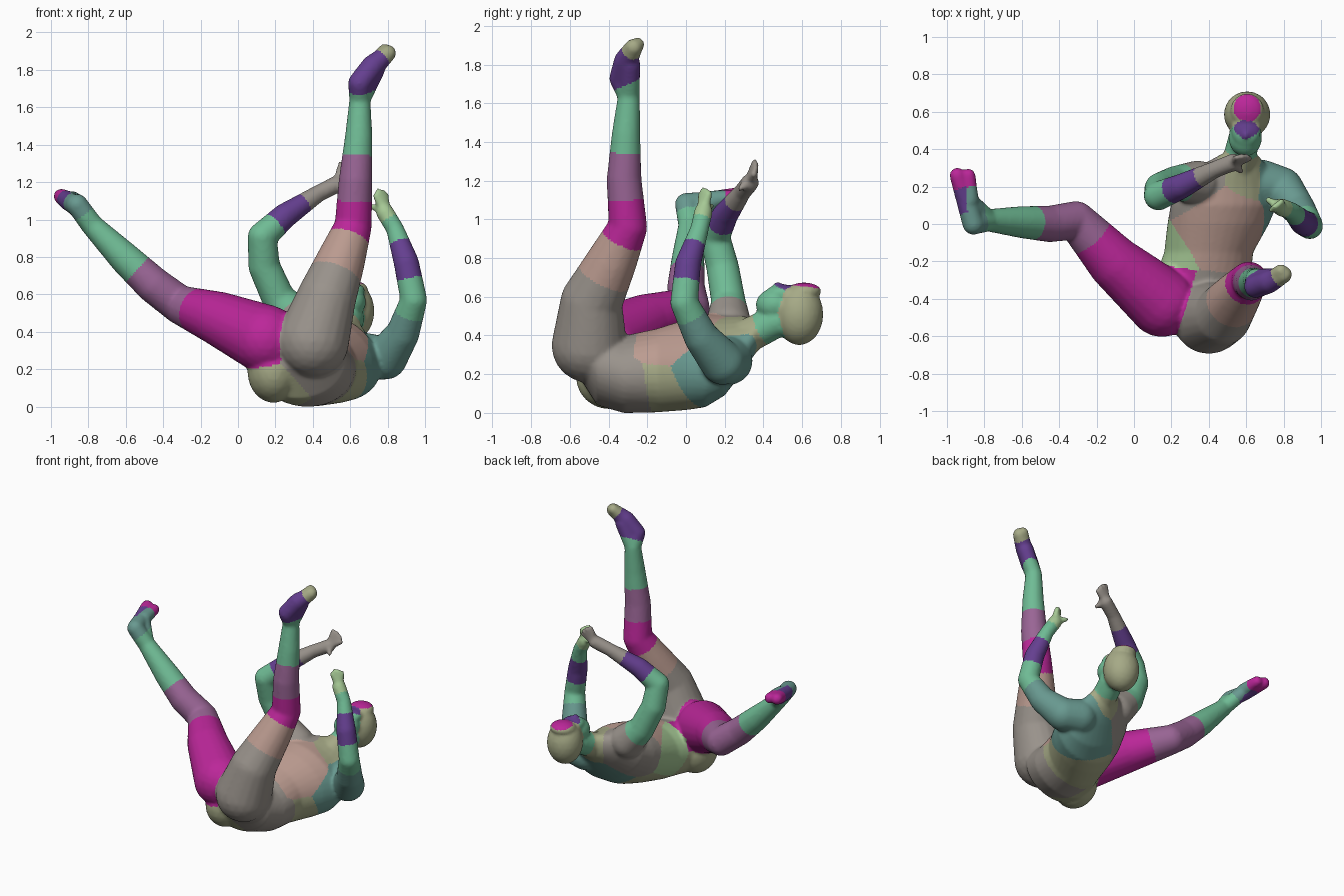
import bpy, bmesh
from math import cos, sin, pi, radians
from mathutils import Vector

if "Cube" in bpy.data.objects:
    bpy.data.objects.remove(bpy.data.objects["Cube"])

COLOURS = {
    "green": (0.16, 0.50, 0.30, 1), "lime": (0.38, 0.58, 0.30, 1),
    "purple": (0.13, 0.05, 0.28, 1), "plum": (0.32, 0.13, 0.30, 1),
    "magenta": (0.50, 0.02, 0.32, 1), "rose": (0.50, 0.33, 0.28, 1),
    "teal": (0.14, 0.32, 0.28, 1), "olive": (0.38, 0.40, 0.24, 1),
    "taupe": (0.32, 0.29, 0.26, 1),
}
nodes = []          # (centre, radius, colour) used to paint the body
body = bmesh.new()


def add_part(bm):
    """Merge a closed piece into the body."""
    bmesh.ops.recalc_face_normals(bm, faces=bm.faces)
    me = bpy.data.meshes.new("piece")
    bm.to_mesh(me)
    bm.free()
    body.from_mesh(me)
    bpy.data.meshes.remove(me)


def limb(points, paint=True):
    """Chain of rounded tapered hulls through (x, y, z, radius, colour)."""
    for a, b in zip(points, points[1:]):
        bm = bmesh.new()
        for p in (a, b):
            r = bmesh.ops.create_icosphere(bm, subdivisions=3, radius=p[3])
            bmesh.ops.translate(bm, verts=r["verts"], vec=p[:3])
        h = bmesh.ops.convex_hull(bm, input=bm.verts)
        junk = {g for g in h["geom_interior"] + h["geom_unused"]
                if isinstance(g, bmesh.types.BMVert)}
        bmesh.ops.delete(bm, geom=list(junk), context="VERTS")
        add_part(bm)
    if paint:
        nodes.extend((Vector(p[:3]), p[3], p[4]) for p in points)


def ball(centre, size, colour):
    bm = bmesh.new()
    bmesh.ops.create_icosphere(bm, subdivisions=3, radius=1)
    bmesh.ops.scale(bm, verts=bm.verts, vec=size)
    bmesh.ops.translate(bm, verts=bm.verts, vec=centre)
    add_part(bm)
    nodes.append((Vector(centre), min(size), colour))


def loft(sections, n=32):
    """Torso: tilted ellipses stacked along y: (y, cx, cz, rx, rz, tilt)."""
    bm = bmesh.new()
    rings = []
    for y, cx, cz, rx, rz, tilt in sections:
        t = radians(tilt)
        ring = []
        for i in range(n):
            a, b = rx * cos(2 * pi * i / n), rz * sin(2 * pi * i / n)
            ring.append(bm.verts.new((cx + a * cos(t) + b * sin(t), y,
                                      cz - a * sin(t) + b * cos(t))))
        rings.append(ring)
    for p, q in zip(rings, rings[1:]):
        for i in range(n):
            bm.faces.new((p[i], p[(i + 1) % n], q[(i + 1) % n], q[i]))
    bm.faces.new(rings[0])
    bm.faces.new(rings[-1])
    add_part(bm)


# torso
loft([(-.56, .33, .31, .17, .10, 0), (-.46, .32, .25, .26, .20, 0),
      (-.32, .36, .21, .26, .20, 4), (-.15, .40, .23, .24, .215, 15),
      (.0, .45, .26, .28, .225, 24), (.10, .48, .28, .30, .22, 28),
      (.20, .50, .31, .29, .18, 28), (.30, .53, .37, .21, .12, 25),
      (.37, .56, .42, .10, .09, 10)])
ball((.19, -.40, .2), (.14, .17, .17), "olive")
nodes += [(Vector(c), r, k) for c, r, k in [
    ((.48, -.25, .1), .1, "taupe"), ((.25, -.15, .3), .1, "lime"),
    ((.48, .0, .42), .2, "rose"), ((.5, -.05, .1), .15, "olive"),
    ((.6, .15, .2), .17, "teal"), ((.35, .2, .4), .15, "taupe"),
    ((.58, .22, .42), .1, "olive")]]

# neck and head
limb([(.55, .30, .40, .09, "olive"), (.59, .46, .48, .085, "green")])
ball((.605, .585, .52), (.125, .125, .16), "olive")
ball((.595, .46, .57), (.09, .10, .085), "green")
ball((.60, .50, .63), (.08, .09, .045), "purple")
ball((.605, .61, .64), (.09, .09, .045), "magenta")
ball((.597, .475, .665), (.018, .028, .025), "purple")

# raised leg and foot
limb([(.40, -.50, .36, .195, "taupe"), (.47, -.49, .58, .16, "taupe"),
      (.55, -.385, .79, .13, "rose"), (.615, -.30, .97, .10, "magenta"),
      (.628, -.32, 1.22, .09, "plum"), (.645, -.31, 1.45, .074, "green"),
      (.652, -.295, 1.65, .057, "green"), (.65, -.335, 1.74, .062, "purple"),
      (.72, -.31, 1.83, .062, "purple"), (.80, -.27, 1.90, .046, "olive")])
limb([(.72, -.31, 1.83, .05, "olive"), (.785, -.25, 1.915, .036, "olive")])
limb([(.652, -.295, 1.65, .055, "green"), (.73, -.29, 1.81, .055, "purple")],
     False)

# sideways leg and foot
limb([(.15, -.42, .37, .185, "magenta"), (-.10, -.21, .48, .145, "magenta"),
      (-.31, .02, .555, .103, "plum"), (-.45, .0, .66, .098, "plum"),
      (-.60, .01, .80, .086, "green"), (-.78, .02, .98, .06, "green"),
      (-.86, .0, 1.09, .058, "teal"), (-.90, .13, 1.105, .052, "purple"),
      (-.945, .26, 1.135, .042, "magenta")])
limb([(-.88, .13, 1.11, .05, "teal"), (-.885, .26, 1.125, .038, "magenta")])
limb([(-.78, .02, .98, .055, "green"), (-.88, .12, 1.10, .05, "teal")], False)

# arm on the +x side
limb([(.68, .22, .28, .125, "teal"), (.79, .19, .27, .115, "teal"),
      (.88, .08, .40, .09, "teal"), (.94, -.01, .58, .072, "green"),
      (.90, .01, .78, .068, "purple"), (.84, .07, .96, .048, "green"),
      (.785, .09, 1.05, .048, "lime")])

# arm on the -x side
limb([(.34, .22, .46, .12, "taupe"), (.22, .22, .58, .09, "green"),
      (.14, .19, .76, .085, "green"), (.13, .15, .92, .078, "green"),
      (.25, .20, 1.03, .068, "purple"), (.43, .29, 1.15, .046, "taupe"),
      (.53, .33, 1.20, .047, "taupe")])

# fingers: palm centre and fingertips
for palm, tips, colour in [
        ((.785, .09, 1.06), [(.75, .09, 1.165), (.772, .105, 1.16),
                             (.79, .12, 1.145), (.735, .075, 1.14),
                             (.715, .13, 1.08)], "lime"),
        ((.54, .335, 1.21), [(.55, .355, 1.31), (.58, .36, 1.30),
                             (.605, .36, 1.275), (.62, .35, 1.245),
                             (.57, .28, 1.17)], "taupe")]:
    for tip in tips:
        limb([(*palm, .032, colour), (*tip, .016, colour)])

# fuse all pieces into one skin
mesh = bpy.data.meshes.new("raw")
body.to_mesh(mesh)
body.free()
raw = bpy.data.objects.new("raw", mesh)
bpy.context.collection.objects.link(raw)
rm = raw.modifiers.new("fuse", "REMESH")
rm.mode = "VOXEL"
rm.voxel_size = 0.011
sm = raw.modifiers.new("soften", "SMOOTH")
sm.factor, sm.iterations = 0.5, 8
dg = bpy.context.evaluated_depsgraph_get()
skin = bpy.data.meshes.new_from_object(raw.evaluated_get(dg))
bpy.data.objects.remove(raw)
low = min(v.co.z for v in skin.vertices)
for v in skin.vertices:
    v.co.z -= low

# paint each face with the colour of the nearest body node
skin.materials.clear()
names = list(COLOURS)
for name in names:
    mat = bpy.data.materials.new(name)
    mat.diffuse_color = COLOURS[name]
    mat.use_nodes = True
    mat.node_tree.nodes["Principled BSDF"].inputs["Base Color"].default_value = mat.diffuse_color
    skin.materials.append(mat)
index = {n: i for i, n in enumerate(names)}
for f in skin.polygons:
    c = f.center
    f.material_index = index[min(nodes, key=lambda n: (n[0] - c).length - n[1])[2]]
    f.use_smooth = True
figure = bpy.data.objects.new("reclining_figure", skin)
bpy.context.collection.objects.link(figure)
